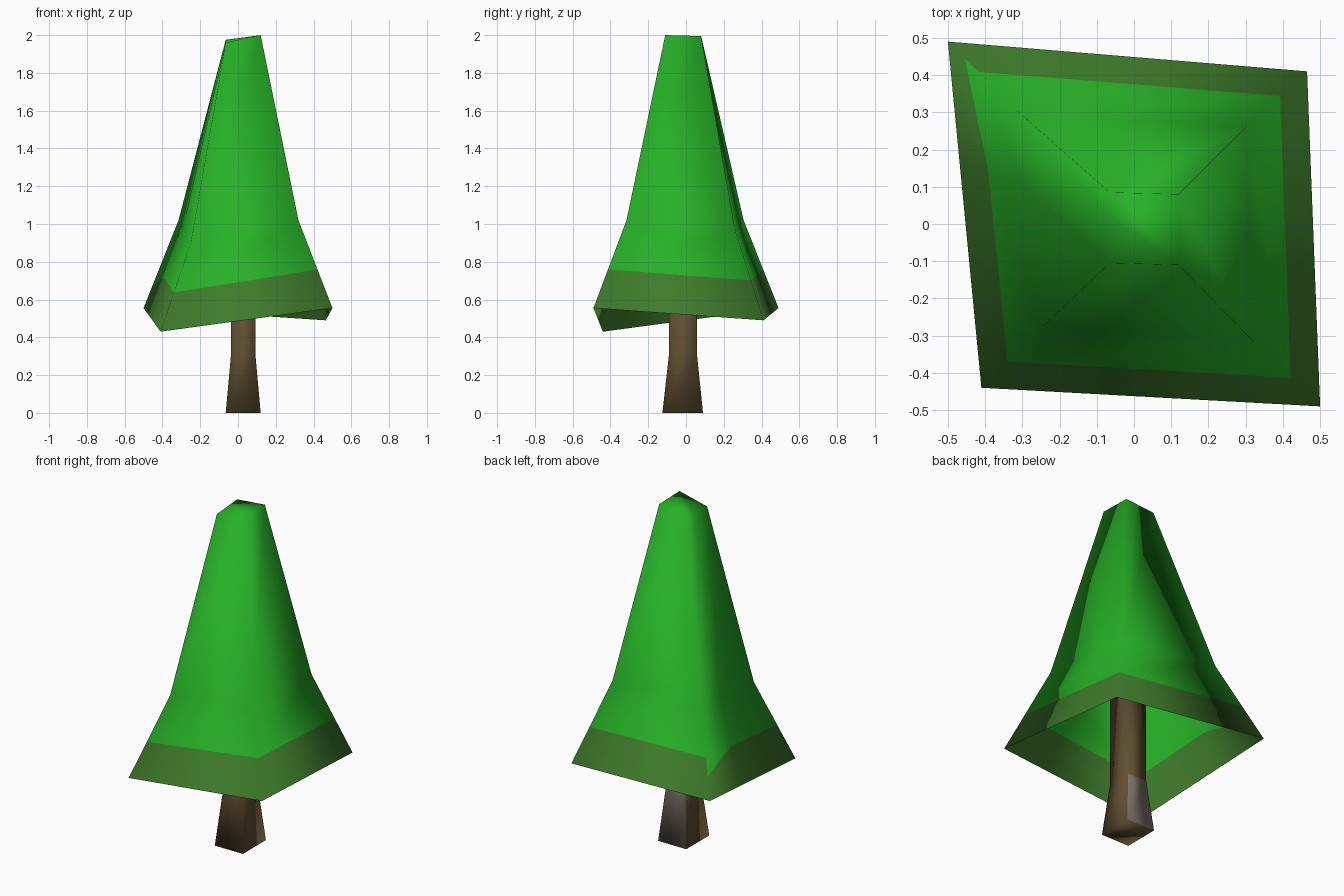
import bpy
import bmesh
from mathutils import Vector

if "Cube" in bpy.data.objects:
    bpy.data.objects.remove(bpy.data.objects["Cube"])


def material(name, rgb):
    # sRGB 0-255 to linear
    m = bpy.data.materials.new(name)
    m.diffuse_color = [((c / 255 + 0.055) / 1.055) ** 2.4 for c in rgb] + [1.0]
    m.use_nodes = True
    m.node_tree.nodes["Principled BSDF"].inputs["Base Color"].default_value = m.diffuse_color
    return m


leaf = material("leaf green", (38, 178, 38))
hem = material("olive green", (62, 124, 42))
bark = material("bark brown", (96, 78, 48))
patch = material("grey bark", (122, 112, 102))


def finish(name, bm, mats):
    for f in bm.faces:
        f.smooth = True
    me = bpy.data.meshes.new(name)
    bm.to_mesh(me)
    bm.free()
    for m in mats:
        me.materials.append(m)
    ob = bpy.data.objects.new(name, me)
    bpy.context.collection.objects.link(ob)


# Foliage: open, skewed four-sided shell; corners run
# front left, front right, back right, back left
rim = [(-0.41, -0.44, 0.43), (0.5, -0.49, 0.555), (0.465, 0.41, 0.49), (-0.5, 0.49, 0.555)]
waist = [(-0.25, -0.28, 0.90), (0.32, -0.315, 1.02), (0.30, 0.26, 0.97), (-0.315, 0.305, 1.02)]
tip = [(-0.065, -0.105, 1.96), (0.12, -0.11, 2.0), (0.12, 0.08, 1.995), (-0.065, 0.085, 1.975)]


def with_side_point(ring):
    # extra column on the left side, where the hem border dips
    pts = [Vector(p) for p in ring]
    return pts + [pts[3].lerp(pts[0], 0.35)]


rim, waist, tip = map(with_side_point, (rim, waist, tip))
rings = [rim,
         [a.lerp(b, 0.25) for a, b in zip(rim, waist)],
         [a.lerp(b, 0.44) for a, b in zip(rim, waist)],
         waist, tip]
bm = bmesh.new()
rows = [[bm.verts.new(p) for p in ring] for ring in rings]
for r in range(4):
    lo, hi = rows[r], rows[r + 1]
    for i in range(5):
        j = (i + 1) % 5
        if r == 1 and i == 3:
            # slanted hem border beside the back left corner
            bm.faces.new((lo[i], lo[j], hi[j])).material_index = 1
            bm.faces.new((lo[i], hi[j], hi[i])).material_index = 0
        else:
            f = bm.faces.new((lo[i], lo[j], hi[j], hi[i]))
            f.material_index = 1 if r < 2 else 0
bm.faces.new(rows[-1])
finish("foliage", bm, [leaf, hem])

# Trunk: flared square post reaching up into the foliage
bm = bmesh.new()
rows = []
for z, x0, x1, y0, y1 in [(0, -0.065, 0.12, -0.125, 0.09),
                          (0.31, -0.037, 0.092, -0.09, 0.058),
                          (0.85, -0.037, 0.092, -0.09, 0.058)]:
    rows.append([bm.verts.new((x, y, z)) for x, y in
                 ((x0, y0), (x1, y0), (x1, y1), (x0, y1))])
for r in range(2):
    for i in range(4):
        j = (i + 1) % 4
        f = bm.faces.new((rows[r][i], rows[r][j], rows[r + 1][j], rows[r + 1][i]))
        # grey patch on the lower back
        f.material_index = 1 if (r == 0 and i == 2) else 0
bm.faces.new(rows[0][::-1])
bm.faces.new(rows[-1])
finish("trunk", bm, [bark, patch])
